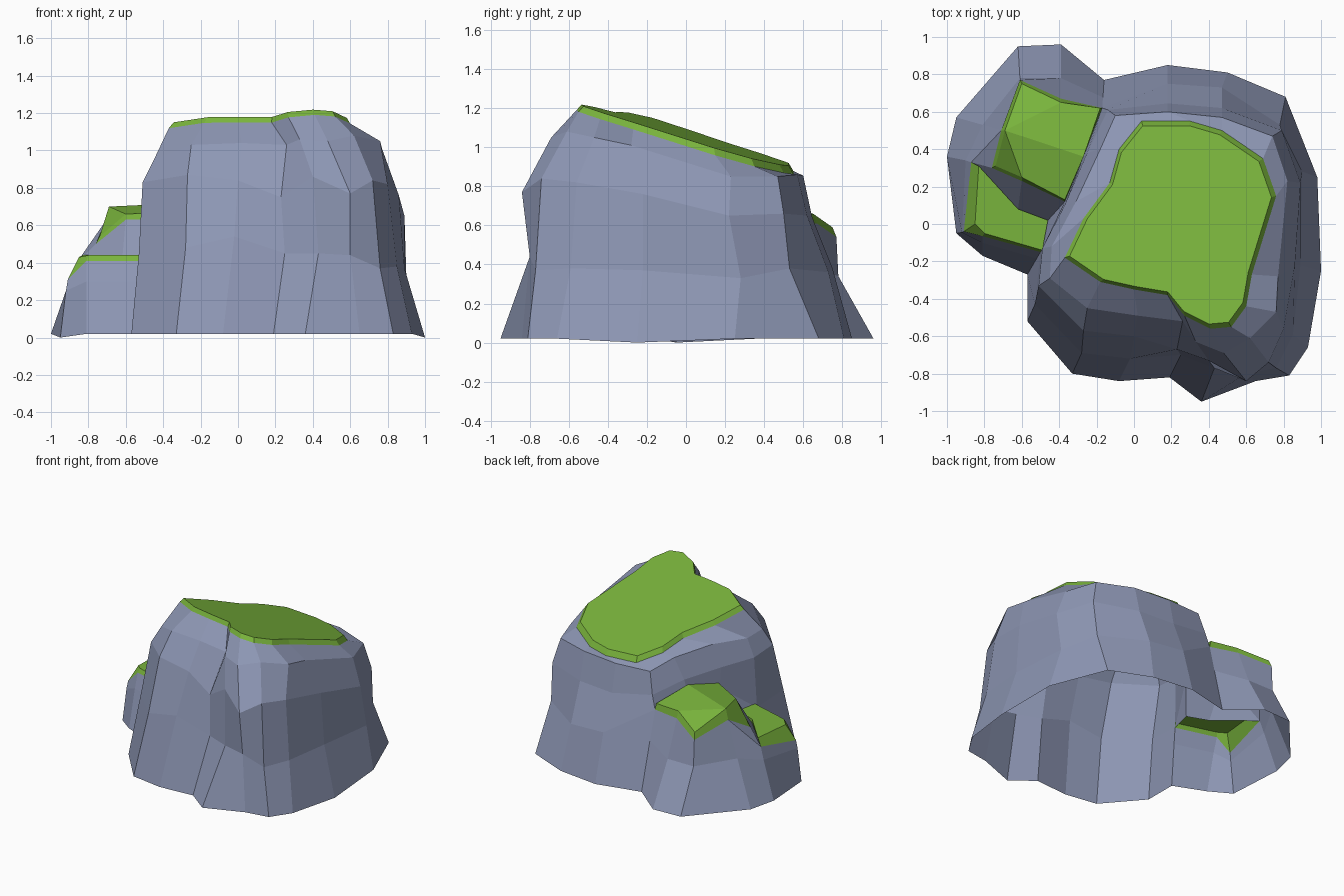
import bpy

def make(name, verts, faces, color):
    me = bpy.data.meshes.new(name)
    me.from_pydata([tuple(v) for v in verts], [], faces)
    ob = bpy.data.objects.new(name, me)
    bpy.context.collection.objects.link(ob)
    me.materials.append(color)
    return ob

def material(name, color):
    mat = bpy.data.materials.new(name)
    mat.diffuse_color = color
    return mat

def loft(rings, closed=True, skip=()):
    """Quads between stacked outlines; skip holds (row, column) gaps."""
    n = len(rings[0])
    verts = [p for r in rings for p in r]
    faces = [(k*n + i, k*n + (i+1) % n, (k+1)*n + (i+1) % n, (k+1)*n + i)
             for k in range(len(rings) - 1)
             for i in range(n if closed else n - 1) if (k, i) not in skip]
    return verts, faces

def grass_patch(name, top, rim, faces):
    """Green top faces plus a slanted skirt down to the rim."""
    verts, skirt = loft([rim, top])
    n = len(top)
    make(name, verts, skirt + [tuple(i + n for i in f) for f in faces], green)

green = material("grass", (0.19, 0.45, 0.045, 1))
stone = material("stone", (0.27, 0.31, 0.46, 1))

def slope(x, y, d=0):
    return (x, y, 1.08 - 0.055*x - 0.30*y - d)

# Main rock outlines, counter-clockwise from the front left
base = [(x, y, 0.0 if x == 1 else 0.02) for x, y in [
    (-.57, -.52), (-.33, -.80), (-.08, -.84), (.19, -.82), (.36, -.95), (.65, -.84),
    (.83, -.81), (.93, -.66), (1, -.25), (.98, .25), (.81, .68), (.50, .81),
    (.18, .85), (-.16, .77), (-.35, .50), (-.50, .10), (-.57, -.27)]]
mid = [(-.53, -.43, .45), (-.28, -.69, .48), (-.02, -.72, .54), (.25, -.70, .45),
       (.43, -.77, .45), (.60, -.80, .44), (.76, -.77, .37), (.85, -.59, .38),
       (.89, -.22, .37), (.90, .28, .33), (.78, .53, .38), (.47, .73, .36),
       (.18, .75, .38), (-.17, .62, .60), (-.27, .36, .66), (-.37, .12, .62),
       (-.50, -.15, .41)]
shoulder = [(-.51, -.33, .83), (-.27, -.57, .87), (.00, -.60, .84), (.23, -.67, .75),
            (.40, -.73, .86), (.60, -.84, .77), (.72, -.74, .84), (.80, -.56, .82),
            (.86, -.22, .76), (.89, .22, .65), (.79, .50, .66), (.47, .62, .65),
            (.18, .645, .645), (-.14, .61, .70), (-.25, .38, .76), (-.37, .10, .78),
            (-.49, -.13, .80)]
upper = [(-.45, -.29, .95), (-.25, -.45, 1.03), (.02, -.49, 1.04), (.26, -.52, 1.03),
         (.33, -.63, 1.06), (.48, -.69, 1.05), (.62, -.61, 1.08), (.76, -.47, 1.05),
         (.77, -.28, 1.01), (.82, .23, .85), (.74, .47, .85), (.47, .57, .86),
         (.18, .60, .855), (-.10, .58, .86), (-.18, .40, .92), (-.31, .12, .95),
         (-.44, -.12, .94)]
cap = [(-.37, -.18), (-.18, -.31), (.0, -.35), (.18, -.38), (.27, -.49), (.41, -.56),
       (.52, -.55), (.60, -.44), (.63, -.27), (.76, .15), (.69, .35), (.47, .50),
       (.30, .55), (.04, .55), (-.08, .40), (-.13, .22), (-.27, .03)]
rim = [slope(x, y, .035) for x, y in cap]

# Main rock, open below and open towards the side lobe
make("main_rock", *loft([base, mid, shoulder, upper, rim],
                        skip={(0, 13), (0, 14), (0, 15)}), stone)

# Sloping grass on the summit
top = [slope(.2 + (x - .2)*.955, y*.955) for x, y in cap]
grass_patch("summit_grass", top, rim, [tuple(range(len(top)))])

# Grass on the upper ledge
up_top = [(-.18, .62, .65), (-.39, .65, .66), (-.60, .75, .59), (-.69, .50, .70),
          (-.74, .31, .54), (-.60, .25, .66), (-.37, .13, .67), (-.27, .36, .72)]
up_rim = [(-.17, .62, .60), (-.39, .67, .61), (-.61, .77, .54), (-.71, .50, .62),
          (-.76, .30, .50), (-.60, .23, .63), (-.37, .12, .63), (-.27, .36, .66)]
grass_patch("upper_ledge_grass", up_top, up_rim,
            [(0, 1, 3, 7), (1, 2, 3), (3, 4, 5), (3, 5, 6, 7)])

# Grass on the lower ledge
low_top = [(-.83, .31, .44), (-.85, .0, .43), (-.80, -.05, .44), (-.49, -.14, .44),
           (-.46, .02, .44), (-.62, .08, .44)]
low_rim = [(-.87, .33, .39), (-.91, -.04, .31), (-.81, -.065, .41), (-.50, -.15, .41),
           (-.46, .02, .41), (-.62, .08, .41)]
grass_patch("lower_ledge_grass", low_top, low_rim, [(0, 1, 2, 3, 4, 5)])

# Side lobe walls
lobe_base = [(x, y, 0.0 if x == -.95 and y < 0 else 0.02) for x, y in [
    (-.16, .77), (-.39, .96), (-.62, .95), (-.95, .57), (-1, .36), (-.95, -.05),
    (-.81, -.17), (-.57, -.27)]]
lobe_mid = [(-.166, .677, .38), (-.39, .78, .34), (-.61, .78, .34), (-.81, .53, .36),
            (-.90, .34, .30), (-.92, -.045, .25), (-.81, -.10, .30), (-.52, -.184, .30)]
lobe_top = up_rim[:4] + low_rim[:4]
make("side_lobe", *loft([lobe_base, lobe_mid, lobe_top], closed=False), stone)

# Step between the two ledges
P, S, R, Q = low_rim[0], *low_rim[3:6]
D, E, F, G = up_rim[3:7]
make("ledge_step", [P, Q, R, D, E, F, G, S],
     [(0, 1, 5, 4), (1, 2, 6, 5), (3, 0, 4), (2, 7, 6)], stone)
